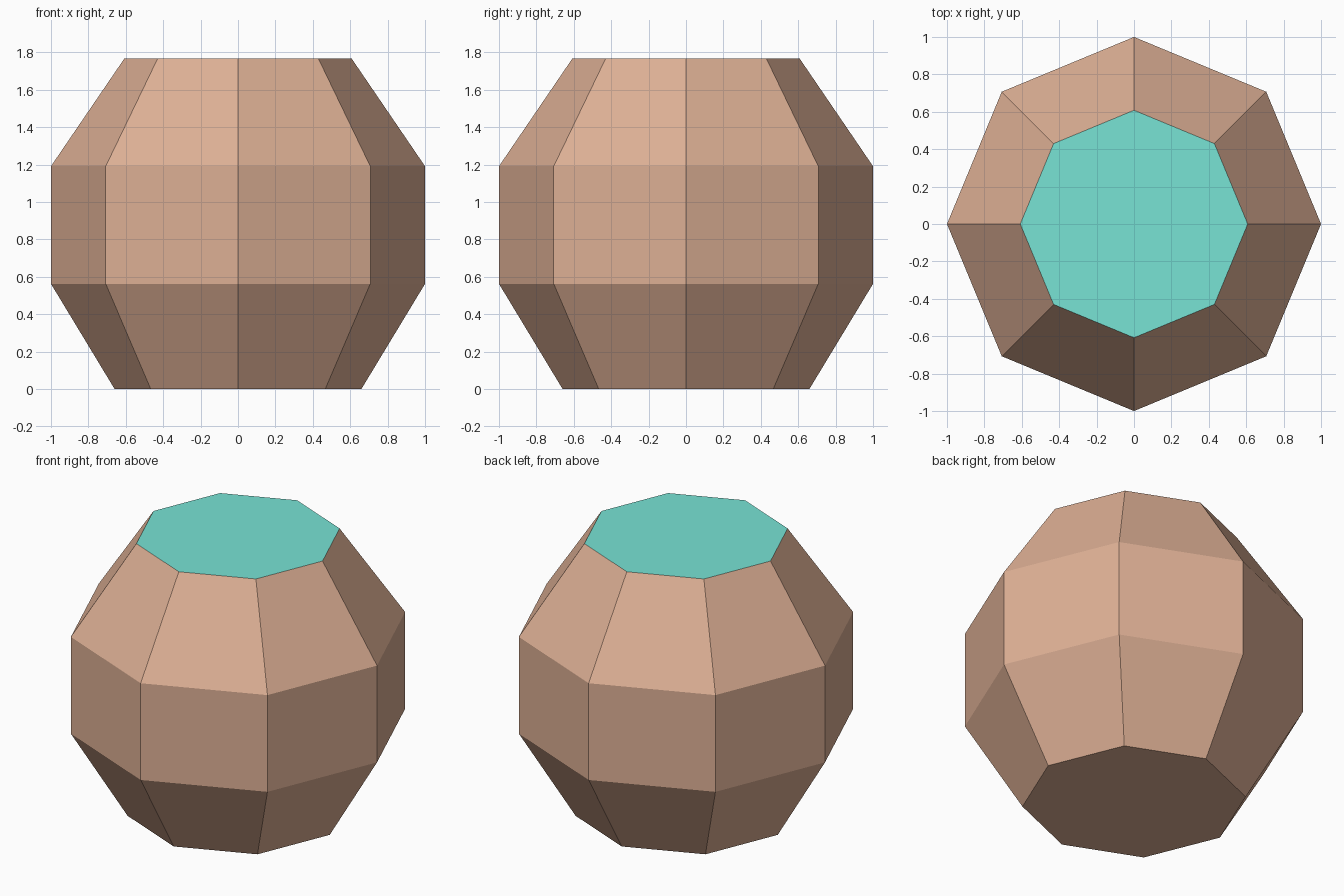
import bpy, bmesh, math

if "Cube" in bpy.data.objects:
    bpy.data.objects.remove(bpy.data.objects["Cube"])


def srgb(*rgb):
    lin = [c / 255 / 12.92 if c <= 10 else ((c / 255 + 0.055) / 1.055) ** 2.4 for c in rgb]
    return (*lin, 1.0)


def material(name, *rgb):
    m = bpy.data.materials.new(name)
    m.diffuse_color = srgb(*rgb)
    m.use_nodes = True
    m.node_tree.nodes["Principled BSDF"].inputs["Base Color"].default_value = m.diffuse_color
    return m


SIDES = 8
PROFILE = [(0.66, 0.0), (1.0, 0.562), (1.0, 1.191), (0.608, 1.766)]  # radius, height

bm = bmesh.new()
# Octagonal rings, corners on the x and y axes
rings = [[bm.verts.new((r * math.cos(math.tau * i / SIDES),
                        r * math.sin(math.tau * i / SIDES), z))
          for i in range(SIDES)] for r, z in PROFILE]

# Barrel walls
for low, high in zip(rings, rings[1:]):
    for i in range(SIDES):
        j = (i + 1) % SIDES
        bm.faces.new((low[i], low[j], high[j], high[i]))

# Bottom, and the coloured liquid surface level with the rim
bm.faces.new(rings[0][::-1])
bm.faces.new(rings[-1]).material_index = 1

mesh = bpy.data.meshes.new("barrel")
bm.to_mesh(mesh)
bm.free()
mesh.materials.append(material("tan wood", 222, 176, 149))
mesh.materials.append(material("teal liquid", 120, 227, 213))
bpy.context.collection.objects.link(bpy.data.objects.new("barrel", mesh))
